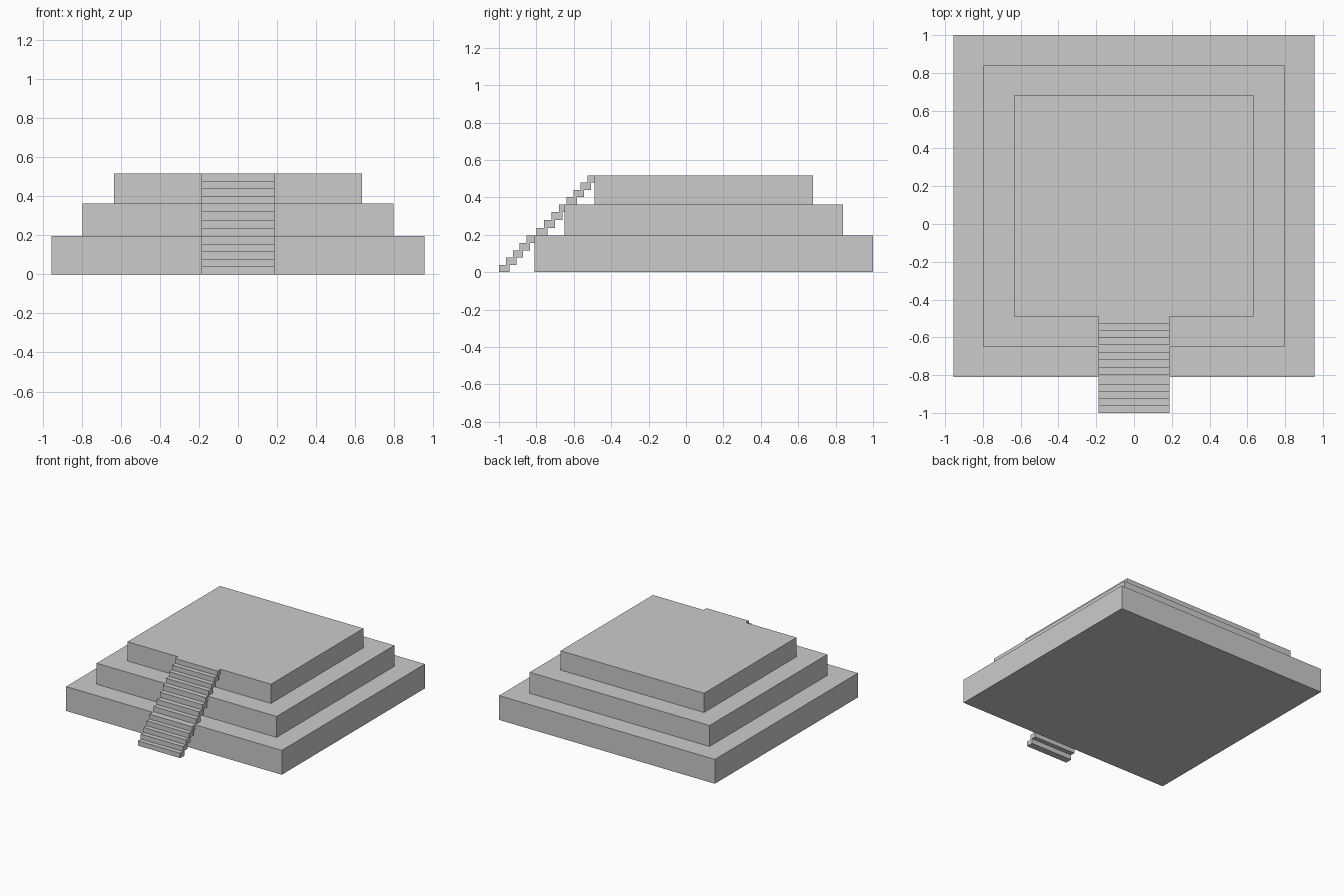
import bpy

if "Cube" in bpy.data.objects:
    bpy.data.objects.remove(bpy.data.objects["Cube"])


def box(name, x, y0, y1, z0, z1):
    """Box centred on x = 0 with half width x."""
    bpy.ops.mesh.primitive_cube_add(size=1, location=(0, (y0 + y1) / 2, (z0 + z1) / 2))
    ob = bpy.context.object
    ob.name = name
    ob.scale = (2 * x, y1 - y0, z1 - z0)
    bpy.ops.object.transform_apply(location=False, rotation=False, scale=True)


# Stacked platform tiers: half width, front, back, bottom, top
tiers = [
    ("lower_tier", 0.956, -0.811, 1.0, 0.0, 0.195),
    ("middle_tier", 0.797, -0.65, 0.84, 0.195, 0.363),
    ("upper_tier", 0.636, -0.49, 0.68, 0.363, 0.517),
]
for tier in tiers:
    box(*tier)

# One flight of overlapping open slab steps per tier: count, front, run, bottom, top
flights = [
    ("lower_step", 5, -1.0, 0.037, 0.0, 0.195),
    ("middle_step", 4, -0.8, 0.04, 0.195, 0.363),
    ("upper_step", 4, -0.64, 0.0375, 0.363, 0.517),
]
for name, count, front, run, z0, z1 in flights:
    rise = (z1 - z0) / count
    for i in range(count):
        y = front + i * run
        box(f"{name}_{i + 1}", 0.188, y, y + 1.5 * run, z0 + i * rise, z0 + (i + 1) * rise)
